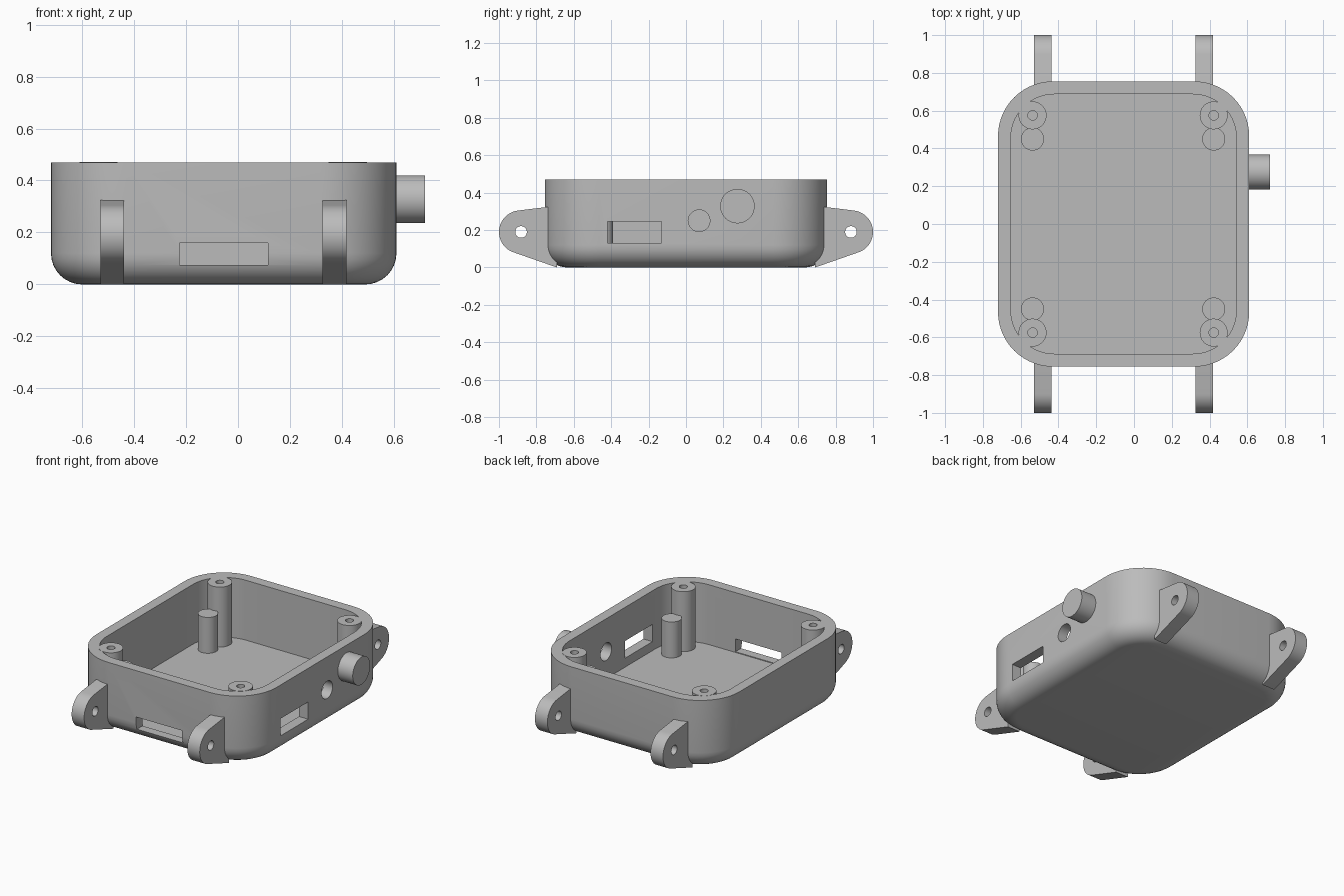
import bpy, bmesh, math
from math import sin, cos, pi

if "Cube" in bpy.data.objects:
    bpy.data.objects.remove(bpy.data.objects["Cube"])

CX = -0.055            # case centre in x
HX, HY, H = 0.665, 0.755, 0.47
WALL, FLOOR, FILLET = 0.068, 0.07, 0.12

grey = bpy.data.materials.new("plain grey")
grey.diffuse_color = (0.5, 0.5, 0.5, 1)
grey.use_nodes = True
grey.node_tree.nodes["Principled BSDF"].inputs["Base Color"].default_value = grey.diffuse_color


def add_object(name, bm):
    bmesh.ops.recalc_face_normals(bm, faces=bm.faces)
    mesh = bpy.data.meshes.new(name)
    bm.to_mesh(mesh)
    bm.free()
    ob = bpy.data.objects.new(name, mesh)
    bpy.context.collection.objects.link(ob)
    mesh.materials.append(grey)
    return ob


def activate(ob):
    bpy.ops.object.select_all(action='DESELECT')
    ob.select_set(True)
    bpy.context.view_layer.objects.active = ob


def smooth(ob):
    activate(ob)
    bpy.ops.object.shade_smooth_by_angle(angle=math.radians(30))


def cut(ob, cutters):
    activate(ob)
    for c in cutters:
        m = ob.modifiers.new("cut", 'BOOLEAN')
        m.operation, m.solver, m.object = 'DIFFERENCE', 'EXACT', c
        bpy.ops.object.modifier_apply(modifier=m.name)
        bpy.data.objects.remove(c)


def loft(rings, close=False):
    """Join rings of equal length with quads, capping the first and last."""
    bm = bmesh.new()
    loops = [[bm.verts.new(p) for p in r] for r in rings]
    n = len(loops[0])
    for a, b in zip(loops, loops[1:]):
        for i in range(n):
            j = (i + 1) % n
            bm.faces.new((a[i], a[j], b[j], b[i]))
    bm.faces.new(loops[0])
    bm.faces.new(loops[-1])
    return bm


def rounded_ring(inset, radius, z, seg=14):
    pts = []
    for k, (sx, sy) in enumerate(((1, 1), (-1, 1), (-1, -1), (1, -1))):
        for i in range(seg + 1):
            a = (k + i / seg) * pi / 2
            pts.append((CX + sx * (HX - inset - radius) + radius * cos(a),
                        sy * (HY - inset - radius) + radius * sin(a), z))
    return pts


def round_ring(x, y, z, r, n=40):
    return [(x + r * cos(2 * pi * i / n), y + r * sin(2 * pi * i / n), z) for i in range(n)]


def x_cylinder(name, x0, x1, y, z, r, n=48):
    ring = [(y + r * cos(2 * pi * i / n), z + r * sin(2 * pi * i / n)) for i in range(n)]
    return add_object(name, loft([[(x, p, q) for p, q in ring] for x in (x0, x1)]))


def box(name, x0, x1, y0, y1, z0, z1):
    return add_object(name, loft([[(x0, y0, z), (x1, y0, z), (x1, y1, z), (x0, y1, z)]
                                  for z in (z0, z1)]))


# Open tray: filleted outside, up to the rim, then down the inner wall to the floor
rings = []
for i in range(9):
    a = i / 8 * pi / 2
    d = FILLET * (1 - sin(a))
    rings.append(rounded_ring(d, 0.29 - d, FILLET * (1 - cos(a))))
rings += [rounded_ring(0, 0.29, H), rounded_ring(WALL, 0.23, H), rounded_ring(WALL, 0.23, FLOOR)]
case = add_object("case", loft(rings))

# Side slot, side hole and front slot through the walls
cut(case, [box("slot_cutter", 0.5, 0.7, -0.42, -0.13, 0.13, 0.245),
           x_cylinder("hole_cutter", 0.5, 0.7, 0.07, 0.25, 0.058),
           box("front_cutter", -0.225, 0.115, -0.85, -0.65, 0.075, 0.16)])
smooth(case)

# Push button on the right side
smooth(x_cylinder("button", 0.57, 0.72, 0.275, 0.328, 0.092))

# Screw posts with blind holes, and short support posts beside them
for side, x in (("left", -0.537), ("right", 0.422)):
    for end, s in (("front", -1), ("back", 1)):
        y = s * 0.575
        smooth(add_object(f"screw_post_{end}_{side}", loft([
            round_ring(x, y, 0.05, 0.074), round_ring(x, y, H + 0.001, 0.074),
            round_ring(x, y, H + 0.001, 0.025), round_ring(x, y, 0.2, 0.025)])))
        smooth(add_object(f"support_post_{end}_{side}", loft([
            round_ring(x, s * 0.45, 0.05, 0.061), round_ring(x, s * 0.45, 0.31, 0.061)])))

# Strap lugs: side profile with a rounded tip and a pin hole
LY, LZ, LR = 0.885, 0.19, 0.115
profile = [(0.69, 0.0), (0.69, 0.1), (0.715, 0.327)]
for i in range(25):
    a = math.radians(83 - i / 24 * 153)
    profile.append((LY + LR * cos(a), LZ + LR * sin(a)))
for side, x in (("left", -0.53), ("right", 0.325)):
    for end, s in (("front", -1), ("back", 1)):
        lug = add_object(f"lug_{end}_{side}", loft(
            [[(px, s * y, z) for y, z in profile] for px in (x, x + 0.092)]))
        cut(lug, [x_cylinder("pin_cutter", x - 0.1, x + 0.2, s * 0.882, 0.19, 0.031, 32)])
        smooth(lug)
